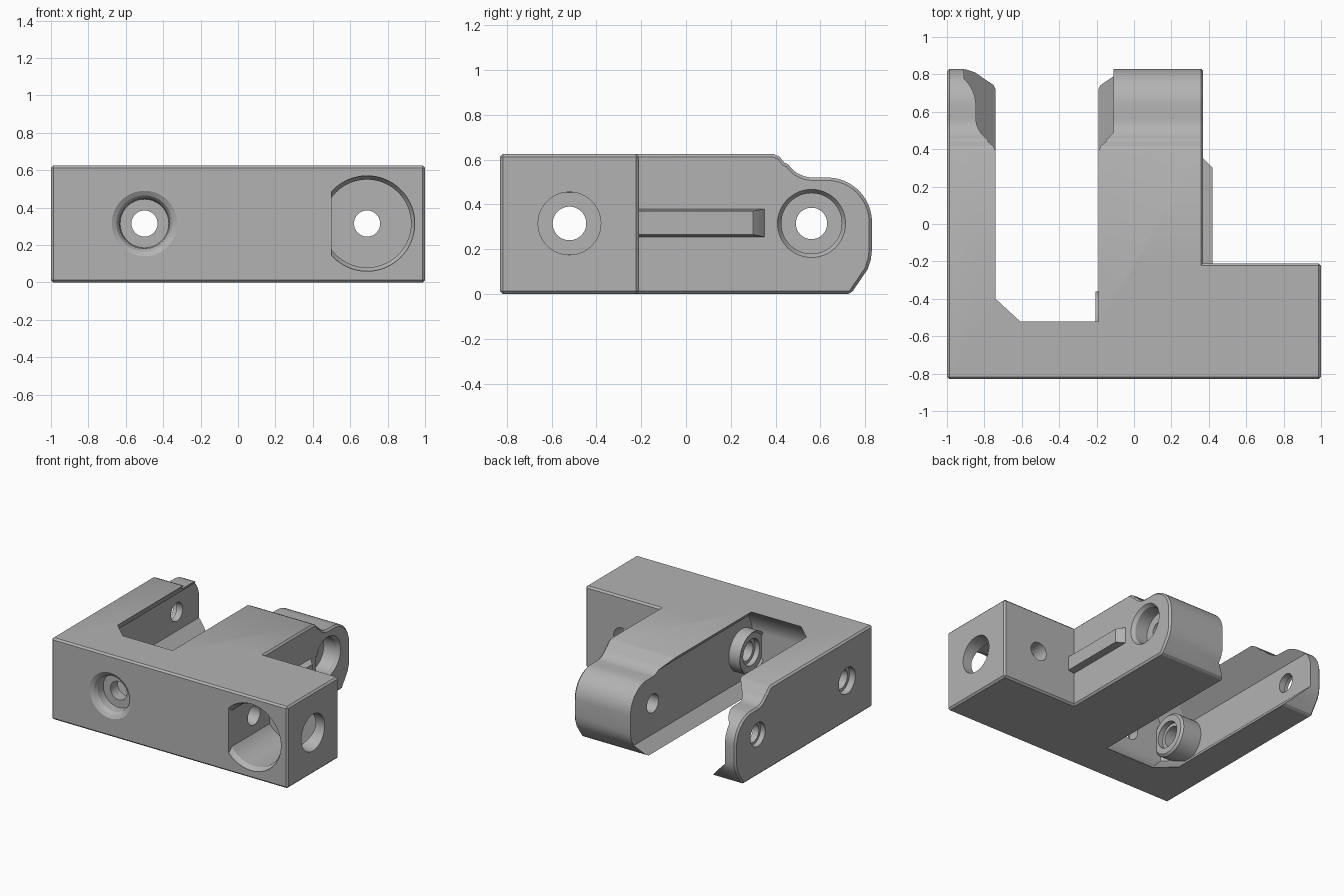
import bpy, bmesh, math

old = bpy.data.objects.get("Cube")
if old:
    bpy.data.objects.remove(old, do_unlink=True)

grey = bpy.data.materials.new("matte_grey")
grey.use_nodes = True
grey.diffuse_color = (0.45, 0.45, 0.45, 1)
grey.node_tree.nodes["Principled BSDF"].inputs["Base Color"].default_value = grey.diffuse_color

TOP, MID = 0.625, 0.315


def loft(name, rings):
    """Skin equal rings of points and cap both ends."""
    bm = bmesh.new()
    rows = [[bm.verts.new(p) for p in ring] for ring in rings]
    for a, b in zip(rows, rows[1:]):
        for i in range(len(a)):
            j = (i + 1) % len(a)
            bm.faces.new((a[i], a[j], b[j], b[i]))
    bm.faces.new(rows[0])
    bm.faces.new(rows[-1])
    bmesh.ops.recalc_face_normals(bm, faces=bm.faces)
    mesh = bpy.data.meshes.new(name)
    bm.to_mesh(mesh)
    bm.free()
    obj = bpy.data.objects.new(name, mesh)
    bpy.context.collection.objects.link(obj)
    mesh.materials.append(grey)
    return obj


def lathe(name, axis, centre, profile, sides=48):
    """Turn (radius, position) pairs about an axis parallel to x or y."""
    rings = []
    for r, d in profile:
        ring = []
        for k in range(sides):
            t = 2 * math.pi * k / sides
            u, z = centre[0] + r * math.cos(t), centre[1] + r * math.sin(t)
            ring.append((d, u, z) if axis == "x" else (u, d, z))
        rings.append(ring)
    return loft(name, rings)


def apply(obj, mod):
    bpy.context.view_layer.objects.active = obj
    bpy.ops.object.modifier_apply(modifier=mod.name)


def chamfer(obj, width):
    mod = obj.modifiers.new("chamfer", "BEVEL")
    mod.width, mod.segments = width, 1
    mod.limit_method, mod.angle_limit = "ANGLE", math.radians(50)
    apply(obj, mod)


def combine(obj, tool, operation="DIFFERENCE"):
    mod = obj.modifiers.new("combine", "BOOLEAN")
    mod.operation, mod.object, mod.solver = operation, tool, "EXACT"
    apply(obj, mod)
    bpy.data.objects.remove(tool, do_unlink=True)


# Side profile with the dipped shoulder and rounded knuckle
profile = [(-0.83, 0), (-0.83, TOP), (0.39, TOP), (0.418, 0.612), (0.44, 0.585)]
for k in range(1, 9):
    t = math.radians(205 + 65 * k / 8)
    profile.append((0.565 + 0.13 * math.cos(t), 0.65 + 0.13 * math.sin(t)))
for k in range(13):
    t = math.radians(90 - 90 * k / 12)
    profile.append((0.63 + 0.2 * math.cos(t), 0.32 + 0.2 * math.sin(t)))
profile += [(0.83, 0.2), (0.825, 0.155), (0.81, 0.11), (0.735, 0)]
bracket = loft("bracket_body", [[(x, y, z) for y, z in profile] for x in (-1, 0.37)])
chamfer(bracket, 0.013)

# Square side block
block = loft("side_block", [[(x, -0.83, z), (x, -0.21, z), (x, -0.21, z + TOP), (x, -0.83, z + TOP)]
                            for x in (0, 1) for z in (0,)])
chamfer(block, 0.013)
combine(bracket, block, "UNION")

# Slot between the arms, widening inside behind sloping lips
rings = []
for z, left, right in ((-0.1, 0, 0), (0, 0, 0), (0.08, 0.08, 0.08), (0.17, 0.17, 0.08),
                       (0.455, 0.17, 0.08), (0.545, 0.08, 0.08), (TOP, 0, 0), (0.75, 0, 0)):
    back = -0.52 - min(left, 0.12)
    rings.append([(-0.19 + right, 1.2, z), (-0.19 + right, back, z),
                  (-0.61 - left, back, z), (-0.74 - left, back + 0.12, z), (-0.74 - left, 1.2, z)])
combine(bracket, loft("slot_cutter", rings))

# Bosses on the cross hole at both slot walls
for d in ((-0.95, -0.755, -0.74), (0.0, -0.205, -0.19)):
    combine(bracket, lathe("boss", "x", (-0.52, MID),
                           [(0.16, d[0]), (0.16, d[1]), (0.145, d[2])]), "UNION")

# Round cavity in the side block, with one flat wall
cavity = lathe("cavity_cutter", "y", (0.69, MID),
               [(0.255, -0.95), (0.255, -0.82), (0.235, -0.79), (0.235, -0.33)], 64)
bm = bmesh.new()
bm.from_mesh(cavity.data)
cut = bmesh.ops.bisect_plane(bm, geom=bm.verts[:] + bm.edges[:] + bm.faces[:],
                             plane_co=(0.5, 0, 0), plane_no=(1, 0, 0), clear_inner=True)
bmesh.ops.holes_fill(bm, edges=[e for e in bm.edges if e.is_boundary], sides=0)
bmesh.ops.recalc_face_normals(bm, faces=bm.faces)
bm.to_mesh(cavity.data)
bm.free()
combine(bracket, cavity)

# Holes: axis, centre and turned outline of each cutter
PIN, CROSS = (0.56, MID), (-0.52, MID)
holes = [
    ("y", (0.69, MID), [(0.07, -0.4), (0.07, -0.1)]),
    ("y", (-0.5, MID), [(0.175, -0.9), (0.175, -0.83), (0.15, -0.815), (0.135, -0.79),
                        (0.13, -0.73), (0.07, -0.73), (0.07, -0.45)]),
    ("x", CROSS, [(0.1, -1.1), (0.1, -0.95), (0.075, -0.95), (0.075, -0.78),
                  (0.1, -0.78), (0.1, -0.5)]),
    ("x", CROSS, [(0.1, -0.4), (0.1, -0.15), (0.075, -0.15), (0.075, 0.6)]),
    ("x", CROSS, [(0.14, 0.8), (0.14, 1.1)]),
    ("x", PIN, [(0.09, -1.1), (0.09, -0.96), (0.07, -0.96), (0.07, -0.6)]),
    ("x", PIN, [(0.07, -0.3), (0.07, 0.24), (0.135, 0.24), (0.135, 0.345),
                (0.152, 0.37), (0.152, 0.5)]),
]
for axis, centre, outline in holes:
    combine(bracket, lathe("hole_cutter", axis, centre, outline))

# Guide rail with a tapered end
rail = loft("guide_rail", [[(x, -0.25, 0.255 + s), (x, end, 0.255 + s), (x, end, 0.38 - s),
                            (x, -0.25, 0.38 - s)]
                           for x, end, s in ((0.36, 0.355, 0), (0.37, 0.35, 0), (0.42, 0.3, 0.01))])

# Smooth round surfaces, keep machined edges crisp
for obj in (bracket, rail):
    bpy.ops.object.select_all(action="DESELECT")
    obj.select_set(True)
    bpy.context.view_layer.objects.active = obj
    bpy.ops.object.shade_smooth_by_angle(angle=math.radians(25))
